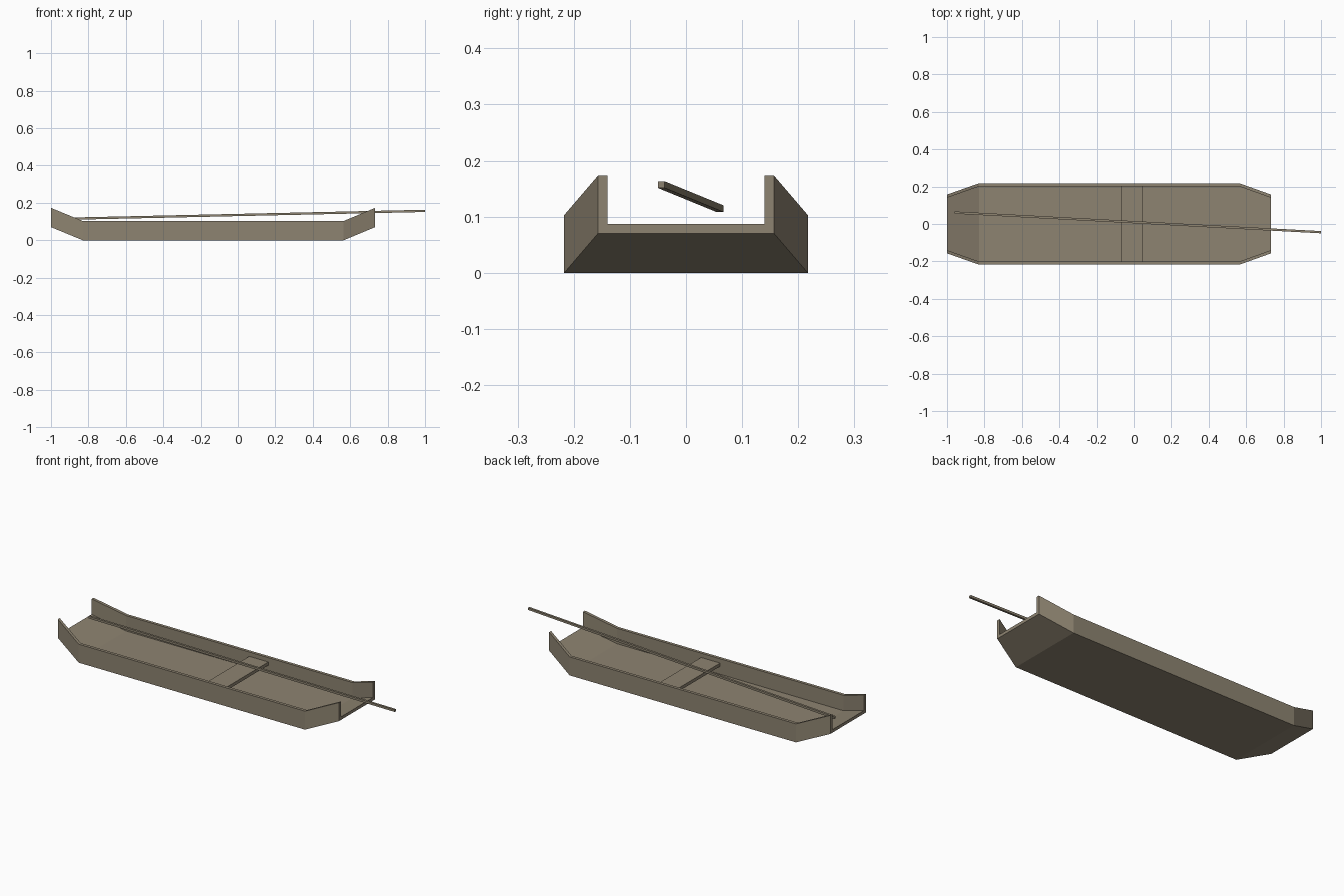
import bpy, bmesh
from mathutils import Vector

if "Cube" in bpy.data.objects:
    bpy.data.objects.remove(bpy.data.objects["Cube"])

wood = bpy.data.materials.new("weathered wood")
wood.diffuse_color = (0.27, 0.23, 0.165, 1)
wood.use_nodes = True
wood.node_tree.nodes["Principled BSDF"].inputs["Base Color"].default_value = wood.diffuse_color


def loft(name, sections):
    """Skin a list of closed sections and cap both ends."""
    bm = bmesh.new()
    rings = [[bm.verts.new(p) for p in s] for s in sections]
    n = len(rings[0])
    for a, b in zip(rings, rings[1:]):
        for i in range(n):
            j = (i + 1) % n
            bm.faces.new((a[i], a[j], b[j], b[i]))
    bm.faces.new(rings[0][::-1])
    bm.faces.new(rings[-1])
    bmesh.ops.recalc_face_normals(bm, faces=bm.faces)
    me = bpy.data.meshes.new(name)
    bm.to_mesh(me)
    bm.free()
    me.materials.append(wood)
    ob = bpy.data.objects.new(name, me)
    bpy.context.collection.objects.link(ob)
    return ob


def u_section(x, half_width, z, wall=0.103, t=0.017):
    """Flat-bottomed trough cross-section."""
    w, i = half_width, half_width - t
    return [(x, -w, z), (x, w, z), (x, w, z + wall), (x, i, z + wall),
            (x, i, z + t), (x, -i, z + t), (x, -i, z + wall), (x, -w, z + wall)]


def rect(c, sy, sz):
    """Rectangle across the x axis, centred on c."""
    c = Vector(c)
    return [c + Vector((0, a * sy / 2, b * sz / 2))
            for a, b in ((-1, -1), (1, -1), (1, 1), (-1, 1))]


# Open-ended hull with raised, narrowed ends
loft("hull", [u_section(-1.0, 0.157, 0.07), u_section(-0.83, 0.217, 0),
              u_section(0.565, 0.217, 0), u_section(0.733, 0.157, 0.07)])

# Cross plank seat
loft("seat", [rect((x, 0, 0.07), 0.404, 0.018) for x in (-0.07, 0.047)])

# Long square punting pole
loft("pole", [rect((-0.96, 0.061, 0.114), 0.012, 0.012),
              rect((1.0, -0.044, 0.157), 0.012, 0.012)])
